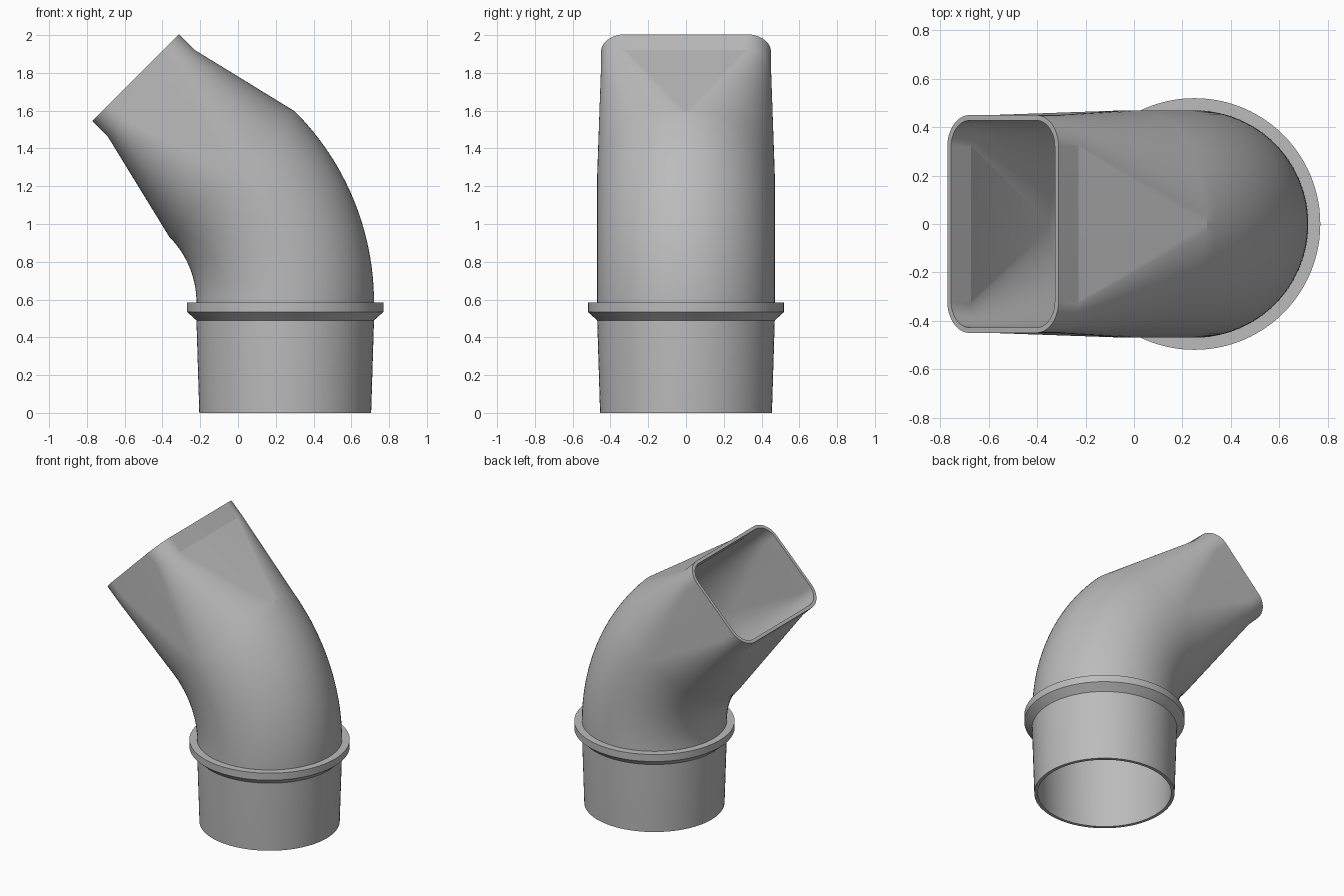
import bpy, bmesh, math
from mathutils import Vector

cube = bpy.data.objects.get("Cube")
if cube:
    bpy.data.objects.remove(cube)

AXIS_X = 0.25               # axis of the round socket
PIPE_R = 0.47
WALL = 0.022
BEND_Z, BEND_R = 0.585, 0.96
BEND = math.radians(45)
QUAD = 24                   # segments per quarter turn

grey = bpy.data.materials.new("plain grey")
grey.use_nodes = True
grey.diffuse_color = (0.5, 0.5, 0.5, 1)
grey.node_tree.nodes["Principled BSDF"].inputs["Base Color"].default_value = (0.5, 0.5, 0.5, 1)


def section(center, tilt, r, half_u=0, half_v=0):
    """Rounded rectangle with corner radius r; a circle when both halves are 0."""
    u = Vector((math.cos(tilt), 0, math.sin(tilt)))
    v = Vector((0, 1, 0))
    signs = [(1, 1), (-1, 1), (-1, -1), (1, -1)]
    points = []
    for q, (su, sv) in enumerate(signs):
        for i in range(QUAD + 1):
            a = (q + i / QUAD) * math.pi / 2
            points.append(center + u * (su * half_u + r * math.cos(a))
                          + v * (sv * half_v + r * math.sin(a)))
    return points


def ring_at(z, r):
    return section(Vector((AXIS_X, 0, z)), 0, r)


def loft(name, sections, angle):
    """Closed skin running through all sections and back to the first."""
    bm = bmesh.new()
    rings = [[bm.verts.new(p) for p in s] for s in sections]
    for k, lower in enumerate(rings):
        upper = rings[(k + 1) % len(rings)]
        for i in range(len(lower)):
            j = (i + 1) % len(lower)
            bm.faces.new((lower[i], lower[j], upper[j], upper[i]))
    bmesh.ops.remove_doubles(bm, verts=bm.verts, dist=1e-5)
    bmesh.ops.recalc_face_normals(bm, faces=bm.faces)
    mesh = bpy.data.meshes.new(name)
    bm.to_mesh(mesh)
    bm.free()
    mesh.materials.append(grey)
    obj = bpy.data.objects.new(name, mesh)
    bpy.context.collection.objects.link(obj)
    bpy.ops.object.select_all(action='DESELECT')
    obj.select_set(True)
    bpy.context.view_layer.objects.active = obj
    bpy.ops.object.shade_smooth_by_angle(angle=math.radians(angle))


def duct_skin(inset):
    """Tapered socket, bend, round-to-rectangular transition and straight mouth."""
    skin = [ring_at(0, 0.455 - inset), ring_at(0.49, PIPE_R - inset)]
    steps = 24
    for i in range(steps + 1):
        t = BEND * i / steps
        center = Vector((AXIS_X - BEND_R + BEND_R * math.cos(t), 0,
                         BEND_Z + BEND_R * math.sin(t)))
        skin.append(section(center, t, PIPE_R - inset))
    direction = Vector((-math.sin(BEND), 0, math.cos(BEND)))
    for distance in (0.605, 0.722):
        skin.append(section(center + direction * distance, BEND,
                            0.13 - inset, 0.195, 0.32))
    return skin


# Hollow duct: outer skin up, inner skin back down
loft("elbow_duct", duct_skin(0) + duct_skin(WALL)[::-1], 12)

# Stop collar with a chamfered underside
loft("stop_collar", [ring_at(z, r) for z, r in
                     ((0.49, PIPE_R), (0.535, 0.52), (0.585, 0.52), (0.585, PIPE_R - 0.01),
                      (0.49, PIPE_R - 0.01))], 30)
